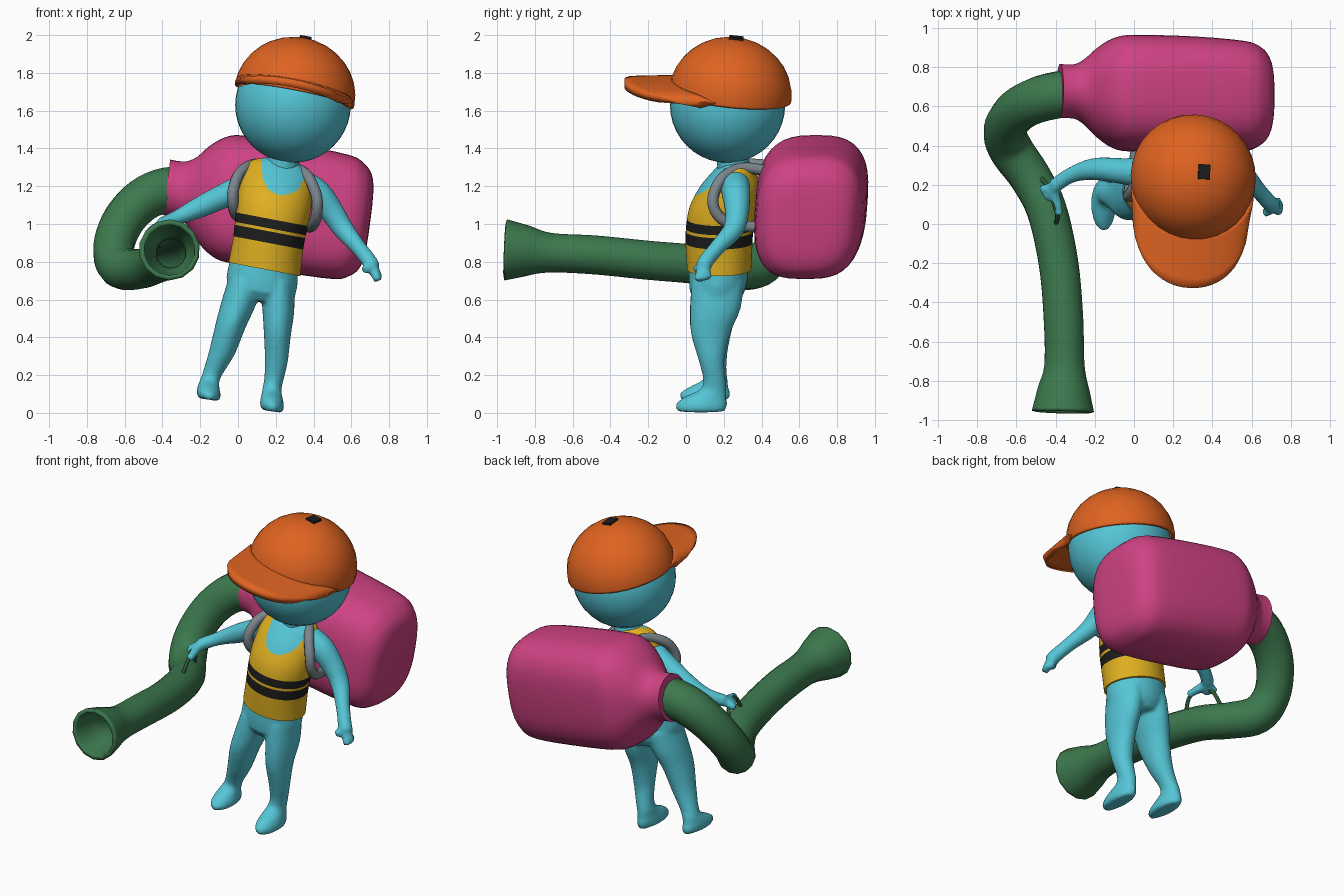
import bpy, bmesh
from math import sin, cos, pi, radians, copysign
from mathutils import Vector, Euler, Matrix

if "Cube" in bpy.data.objects:
    bpy.data.objects.remove(bpy.data.objects["Cube"])


def material(name, rgb):
    m = bpy.data.materials.new(name)
    m.use_nodes = True
    m.diffuse_color = (*rgb, 1)
    m.node_tree.nodes["Principled BSDF"].inputs["Base Color"].default_value = (*rgb, 1)
    return m


SKIN = material("cyan skin", (0.09, 0.56, 0.67))
ORANGE = material("orange cap", (0.74, 0.125, 0.015))
PINK = material("magenta tank", (0.63, 0.055, 0.23))
GREEN = material("green hose", (0.045, 0.19, 0.075))
YELLOW = material("yellow shirt", (0.74, 0.43, 0.015))
BLACK = material("black trim", (0.012, 0.012, 0.012))
GREY = material("grey strap", (0.2, 0.24, 0.26))


def spline(keys, steps):
    """Catmull-Rom through rows of any length."""
    out = []
    last = len(keys) - 1
    for i in range(last):
        a, b, c, d = (keys[min(max(i + k, 0), last)] for k in (-1, 0, 1, 2))
        for s in range(steps):
            t = s / steps
            out.append([q + 0.5 * t * (r - p + t * (2 * p - 5 * q + 4 * r - w + t * (3 * (q - r) + w - p)))
                        for p, q, r, w in zip(a, b, c, d)])
    return out + [list(keys[-1])]


def loft(bm, rings, caps=(True, True)):
    """Skin a list of point rings; return faces row by row."""
    vs = [[bm.verts.new(p) for p in ring] for ring in rings]
    n = len(vs[0])
    rows = [[bm.faces.new((a[k], a[(k + 1) % n], b[(k + 1) % n], b[k])) for k in range(n)]
            for a, b in zip(vs, vs[1:])]
    if caps[0]:
        bm.faces.new(vs[0][::-1])
    if caps[1]:
        bm.faces.new(vs[-1])
    return rows


def tube(bm, keys, steps=5, sides=12, caps=(True, True)):
    """Round tube along rows of x, y, z, radius."""
    pts = spline(keys, steps)
    pos = [Vector(p[:3]) for p in pts]
    rings, nrm = [], None
    for i, p in enumerate(pos):
        tan = (pos[min(i + 1, len(pos) - 1)] - pos[max(i - 1, 0)]).normalized()
        nrm = tan.orthogonal() if nrm is None else nrm - tan * nrm.dot(tan)
        nrm.normalize()
        side = tan.cross(nrm)
        rings.append([p + pts[i][3] * (nrm * cos(2 * pi * k / sides) + side * sin(2 * pi * k / sides))
                      for k in range(sides)])
    loft(bm, rings, caps)


def level_rings(rows, sides, tilt):
    """Elliptical rings from rows of x, y, z, rx, ry, dropping towards +x by tilt."""
    return [[Vector((x + rx * cos(2 * pi * k / sides), y + ry * sin(2 * pi * k / sides),
                     z - tilt * rx * cos(2 * pi * k / sides))) for k in range(sides)]
            for x, y, z, rx, ry in rows]


def ball(bm, loc, radii, segs=24):
    mat = Matrix.Translation(loc) @ Matrix.Diagonal((*radii, 1))
    bmesh.ops.create_uvsphere(bm, u_segments=segs, v_segments=segs // 2, radius=1, matrix=mat)


def finish(bm, name, mats, angle=40):
    bmesh.ops.recalc_face_normals(bm, faces=bm.faces)
    me = bpy.data.meshes.new(name)
    bm.to_mesh(me)
    bm.free()
    for m in mats:
        me.materials.append(m)
    me.shade_smooth()
    me.set_sharp_from_angle(angle=radians(angle))
    ob = bpy.data.objects.new(name, me)
    bpy.context.scene.collection.objects.link(ob)
    return ob


def thicken(ob, amount, offset=-1):
    mod = ob.modifiers.new("thickness", "SOLIDIFY")
    mod.thickness, mod.offset = amount, offset


# Body: pelvis, neck, legs with feet, arms and hands fused into one skin
bm = bmesh.new()
loft(bm, level_rings([(0.12, 0.17, 0.59, 0.12, 0.11), (0.122, 0.165, 0.64, 0.18, 0.145),
                      (0.127, 0.17, 0.7, 0.188, 0.155), (0.14, 0.175, 0.8, 0.18, 0.16)], 24, 0.15))
tube(bm, [(0.23, 0.26, 1.25, 0.095), (0.235, 0.25, 1.32, 0.088), (0.25, 0.24, 1.4, 0.088)])
left_leg = [(0.18, 0.08, 0.008, 0.054, 0.125), (0.18, 0.08, 0.04, 0.064, 0.137), (0.18, 0.1, 0.08, 0.058, 0.115),
            (0.18, 0.145, 0.125, 0.05, 0.07), (0.19, 0.15, 0.18, 0.051, 0.06), (0.203, 0.135, 0.28, 0.061, 0.069),
            (0.208, 0.13, 0.42, 0.072, 0.104), (0.213, 0.155, 0.55, 0.085, 0.134), (0.21, 0.17, 0.7, 0.09, 0.14)]
right_leg = [(-0.155, 0.1, 0.07, 0.054, 0.125), (-0.155, 0.1, 0.1, 0.064, 0.135), (-0.155, 0.12, 0.135, 0.058, 0.105),
             (-0.148, 0.155, 0.175, 0.05, 0.066), (-0.13, 0.155, 0.22, 0.053, 0.06), (-0.085, 0.14, 0.32, 0.068, 0.08),
             (-0.04, 0.135, 0.46, 0.079, 0.114), (0.003, 0.155, 0.58, 0.09, 0.134), (0.04, 0.17, 0.7, 0.09, 0.14)]
for leg in (left_leg, right_leg):
    loft(bm, level_rings(spline(leg, 4), 20, 0.15))
tube(bm, [(0.33, 0.26, 1.21, 0.08), (0.42, 0.265, 1.16, 0.077), (0.5, 0.27, 1.06, 0.065), (0.56, 0.25, 0.97, 0.056),
          (0.635, 0.17, 0.88, 0.043), (0.69, 0.11, 0.81, 0.042), (0.715, 0.09, 0.77, 0.042)])
tube(bm, [(0.05, 0.26, 1.2, 0.08), (-0.06, 0.27, 1.155, 0.068), (-0.2, 0.28, 1.09, 0.058),
          (-0.32, 0.25, 1.035, 0.041), (-0.41, 0.19, 0.995, 0.038)])
for base, tips in (((0.71, 0.09, 0.78), [(0.75, 0.09, 0.705), (0.74, 0.06, 0.7), (0.735, 0.12, 0.71), (0.665, 0.05, 0.755)]),
                   ((-0.41, 0.18, 0.99), [(-0.475, 0.18, 0.96), (-0.45, 0.13, 0.96), (-0.38, 0.045, 0.965)])):
    for tip in tips:
        tube(bm, [(*base, 0.03), (*tip, 0.022)])
body = finish(bm, "body", [SKIN])
remesh = body.modifiers.new("fuse", "REMESH")
remesh.mode, remesh.voxel_size, remesh.use_smooth_shade = "VOXEL", 0.012, True
soft = body.modifiers.new("soften", "SMOOTH")
soft.iterations = 4

# Head
bm = bmesh.new()
ball(bm, (0.291, 0.22, 1.63), (0.306, 0.305, 0.306), 40)
finish(bm, "head", [SKIN])

# Shirt with two bands and a scooped neckline
bm = bmesh.new()
profile = [(0.14, 0.175, 0.76, 0.19, 0.17), (0.16, 0.175, 0.9, 0.185, 0.177), (0.175, 0.18, 1.0, 0.189, 0.178),
           (0.19, 0.2, 1.1, 0.193, 0.177), (0.205, 0.235, 1.2, 0.19, 0.157), (0.215, 0.255, 1.27, 0.172, 0.118),
           (0.22, 0.262, 1.31, 0.145, 0.088), (0.23, 0.265, 1.335, 0.09, 0.065)]
path = spline(profile, 12)
rows = loft(bm, level_rings(path, 96, 0.19))
for row, lo, hi in zip(rows, path, path[1:]):
    mid = (lo[2] + hi[2]) / 2
    for f in row:
        c = f.calc_center_median()
        if 0.976 < mid < 1.028 or 0.895 < mid < 0.958:
            f.material_index = 1
        elif c.y < 0.26 and abs((c.x - 0.24) / 0.115) ** 2.5 + abs((c.z - 1.32) / 0.165) ** 2.5 < 1:
            f.material_index = 2
finish(bm, "shirt", [YELLOW, BLACK, SKIN])

# Cap: dome, brim and top button share one tilted frame
cap_frame = Matrix.Translation((0.3, 0.235, 1.687)) @ Euler((radians(-6.5), radians(10.7), radians(-3))).to_matrix().to_4x4()
bm = bmesh.new()
ball(bm, (0, 0, 0), (0.322, 0.325, 0.303), 32)
bmesh.ops.bisect_plane(bm, geom=bm.verts[:] + bm.edges[:] + bm.faces[:], plane_co=(0, 0, -0.012),
                       plane_no=(0, 0, 1), clear_inner=True)
dome = finish(bm, "cap_dome", [ORANGE])
thicken(dome, 0.02)

bm = bmesh.new()
grid = []
for i in range(25):
    a = pi * (i / 24 - 0.5)
    u, reach = sin(a), max(cos(a), 0) ** 0.65
    inner, outer = -0.06 - 0.22 * cos(a), -0.14 - 0.425 * reach
    grid.append([bm.verts.new((u * (0.3 - 0.02 * v), inner + (outer - inner) * v,
                               0.022 * (1 - u * u) + 0.01 - 0.035 * v)) for v in (j / 6 for j in range(7))])
for a, b in zip(grid, grid[1:]):
    for j in range(6):
        bm.faces.new((a[j], b[j], b[j + 1], a[j + 1]))
brim = finish(bm, "cap_brim", [ORANGE])
thicken(brim, 0.042, 0)

bm = bmesh.new()
bmesh.ops.create_cube(bm, size=1, matrix=Matrix.Translation((0, 0, 0.301)) @ Matrix.Diagonal((0.06, 0.075, 0.022, 1)))
button = finish(bm, "cap_button", [BLACK])
for part in (dome, brim, button):
    part.matrix_world = cap_frame

# Backpack tank: rounded sections along x with a narrow mouth
bm = bmesh.new()
sections = [(-0.378, 0.138, 0.147, 2), (-0.34, 0.137, 0.146, 2), (-0.29, 0.143, 0.153, 2), (-0.24, 0.178, 0.185, 2.1),
            (-0.18, 0.232, 0.255, 2.4), (-0.1, 0.28, 0.315, 2.7), (0.0, 0.295, 0.337, 2.9), (0.3, 0.295, 0.337, 3),
            (0.55, 0.28, 0.328, 3), (0.63, 0.255, 0.297, 2.9), (0.675, 0.21, 0.25, 2.7), (0.695, 0.14, 0.17, 2.5),
            (0.7, 0.05, 0.06, 2.2)]
rings = []
for x, ry, rz, n in spline(sections, 3):
    ring = []
    for k in range(40):
        c, s = cos(2 * pi * k / 40), sin(2 * pi * k / 40)
        dy = ry * copysign(abs(c) ** (2 / n), c)
        dz = rz * copysign(abs(s) ** (2 / n), s)
        ring.append((x + 0.13 * dz, 0.667 - 0.03 * x + dy + 0.06 * dz, 1.13 - 0.17 * x + dz))
    rings.append(ring)
loft(bm, rings)
finish(bm, "tank", [PINK], 60)

# Hose with a flared open nozzle
bm = bmesh.new()
tube(bm, [(-0.28, 0.672, 1.18, 0.115), (-0.38, 0.66, 1.18, 0.12), (-0.5, 0.63, 1.13, 0.118), (-0.605, 0.57, 1.02, 0.112),
          (-0.658, 0.48, 0.88, 0.109), (-0.628, 0.38, 0.775, 0.113), (-0.53, 0.24, 0.76, 0.107), (-0.445, 0.07, 0.785, 0.104),
          (-0.385, -0.2, 0.808, 0.103), (-0.36, -0.48, 0.836, 0.103), (-0.355, -0.72, 0.848, 0.105),
          (-0.36, -0.85, 0.858, 0.137), (-0.363, -0.955, 0.863, 0.162)], 5, 14, (True, False))
hose = finish(bm, "hose", [GREEN])
thicken(hose, 0.025)

# Grip on the hose
bm = bmesh.new()
tube(bm, [(-0.47, 0.23, 0.85, 0.012), (-0.44, 0.19, 0.95, 0.012), (-0.41, 0.11, 0.985, 0.012),
          (-0.39, 0.04, 0.95, 0.012), (-0.4, 0.0, 0.87, 0.012)], 5, 8)
finish(bm, "hose_grip", [GREEN])

# Shoulder straps
for name, path in (("left_strap", [(0.29, 0.44, 1.28), (0.31, 0.3, 1.295), (0.37, 0.2, 1.25), (0.415, 0.145, 1.15),
                                   (0.417, 0.16, 1.06), (0.4, 0.24, 1.0), (0.37, 0.42, 0.98)]),
                   ("right_strap", [(0.1, 0.44, 1.31), (0.08, 0.3, 1.315), (0.01, 0.2, 1.27), (-0.025, 0.145, 1.18),
                                    (-0.025, 0.16, 1.1), (-0.01, 0.24, 1.05), (0.02, 0.42, 1.04)])):
    bm = bmesh.new()
    tube(bm, [(*p, 0.03) for p in path], 6, 10)
    finish(bm, name, [GREY])
